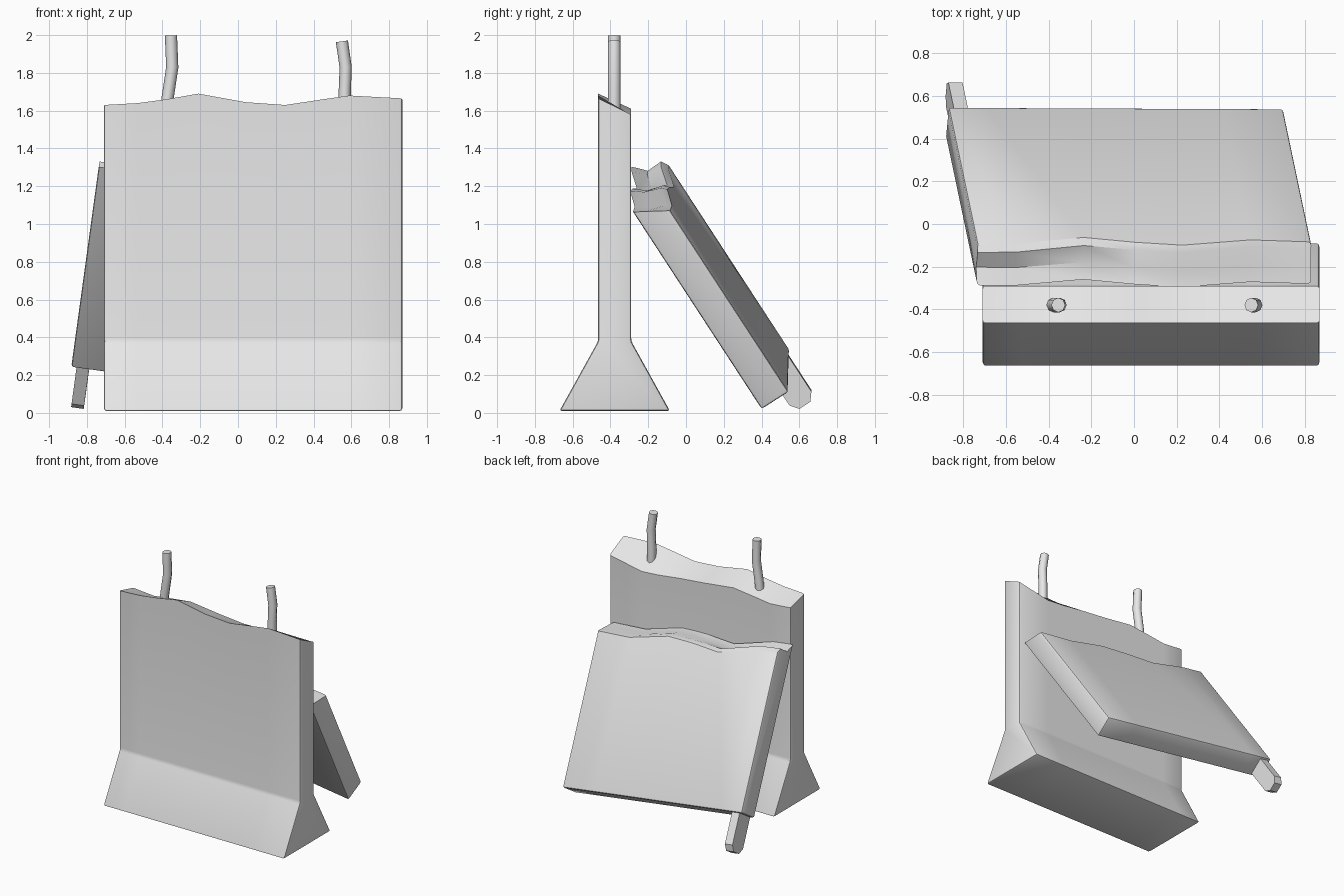
import bpy, bmesh, math
from mathutils import Matrix, Vector

cube = bpy.data.objects.get("Cube")
if cube:
    bpy.data.objects.remove(cube, do_unlink=True)

concrete = bpy.data.materials.new("concrete_grey")
concrete.use_nodes = True
concrete.diffuse_color = (0.8, 0.8, 0.8, 1)
concrete.node_tree.nodes["Principled BSDF"].inputs["Base Color"].default_value = (0.8, 0.8, 0.8, 1)


def finish(name, bm, matrix=Matrix(), angle=35):
    bmesh.ops.recalc_face_normals(bm, faces=bm.faces)
    mesh = bpy.data.meshes.new(name)
    bm.to_mesh(mesh)
    bm.free()
    obj = bpy.data.objects.new(name, mesh)
    obj.matrix_world = matrix
    mesh.materials.append(concrete)
    bpy.context.collection.objects.link(obj)
    bpy.ops.object.select_all(action='DESELECT')
    bpy.context.view_layer.objects.active = obj
    obj.select_set(True)
    bpy.ops.object.shade_smooth_by_angle(angle=math.radians(angle))
    return obj


def loft(rings):
    """Skin a list of closed rings and cap both ends."""
    bm = bmesh.new()
    rows = [[bm.verts.new(p) for p in ring] for ring in rings]
    for a, b in zip(rows, rows[1:]):
        for i in range(len(a)):
            j = (i + 1) % len(a)
            bm.faces.new((a[i], a[j], b[j], b[i]))
    bm.faces.new(rows[0])
    bm.faces.new(rows[-1])
    bmesh.ops.recalc_face_normals(bm, faces=bm.faces)
    return bm


def soften(bm, broken_height, width):
    """Bevel the cast edges and leave the broken rim sharp."""
    edges = [e for e in bm.edges if e.calc_face_angle(0) > 0.3
             and min(v.co.z for v in e.verts) < broken_height]
    bmesh.ops.bevel(bm, geom=edges, offset=width, segments=2, profile=0.5,
                    affect='EDGES', clamp_overlap=True)


# Standing barrier: flared foot and a jagged top sloping to the back
rim = [(-0.71, 1.63, 1.585), (-0.53, 1.64, 1.57), (-0.38, 1.66, 1.59),
       (-0.21, 1.69, 1.61), (0.04, 1.645, 1.58), (0.25, 1.63, 1.56),
       (0.45, 1.66, 1.535), (0.59, 1.68, 1.525), (0.87, 1.665, 1.58)]
bm = loft([[(x, -0.67, 0.01), (x, -0.085, 0.01), (x, -0.29, 0.38),
            (x, -0.29, back), (x, -0.465, front), (x, -0.465, 0.38)]
           for x, front, back in rim])
soften(bm, 1.4, 0.014)
finish("barrier", bm)

# Broken slab leaning on the barrier, built in its own frame
across = Vector((0.989, 0, -0.145))
up = Vector((0.114, -0.543, 0.832)).normalized()
normal = up.cross(across).normalized()
across = normal.cross(up)
lean = Matrix((across, normal, up)).transposed().to_4x4()
lean.translation = (-0.87, 0.55, 0.33)

rim = [(0, 1.18), (0.18, 1.18), (0.51, 1.125), (0.75, 1.165),
       (0.97, 1.188), (1.30, 1.14), (1.585, 1.155)]
rings = []
for x, top in rim:
    bump = 1 - x / 1.585
    rings.append([(x, -0.17, 0), (x, 0, 0), (x, 0, top),
                  (x, -0.025, top + 0.014 + 0.025 * bump),
                  (x, -0.11, top + 0.065 - 0.03 * bump),
                  (x, -0.17, top + 0.1)])
bm = loft(rings)
soften(bm, 1.0, 0.014)
finish("leaning_slab", bm, lean)

# Blunt stub sticking out of the slab's lower corner
outline = [(-0.154, 0.1), (-0.154, -0.235), (-0.12, -0.278),
           (-0.05, -0.278), (-0.016, -0.235), (-0.016, 0.1)]
bm = loft([[(x, y, z) for y, z in outline] for x in (0.028, 0.095)])
finish("slab_stub", bm, lean, 20)


# Bent reinforcing bars
def bar(name, path, radius=0.034):
    rings = []
    for i, (x, z) in enumerate(path):
        x0, z0 = path[max(i - 1, 0)]
        x1, z1 = path[min(i + 1, len(path) - 1)]
        along = Vector((x1 - x0, 0, z1 - z0)).normalized()
        side = Vector((along.z, 0, -along.x))
        centre = Vector((x, -0.38, z))
        rings.append([centre + radius * (side * math.sin(t) * 0.95 + Vector((0, math.cos(t), 0)))
                      for t in (k * math.tau / 8 for k in range(8))])
    finish(name, loft(rings), angle=50)


bar("rebar_right", [(-0.385, 1.55), (-0.372, 1.67), (-0.348, 1.83), (-0.355, 1.998)])
bar("rebar_left", [(0.565, 1.5), (0.565, 1.7), (0.57, 1.83), (0.55, 1.967)])
